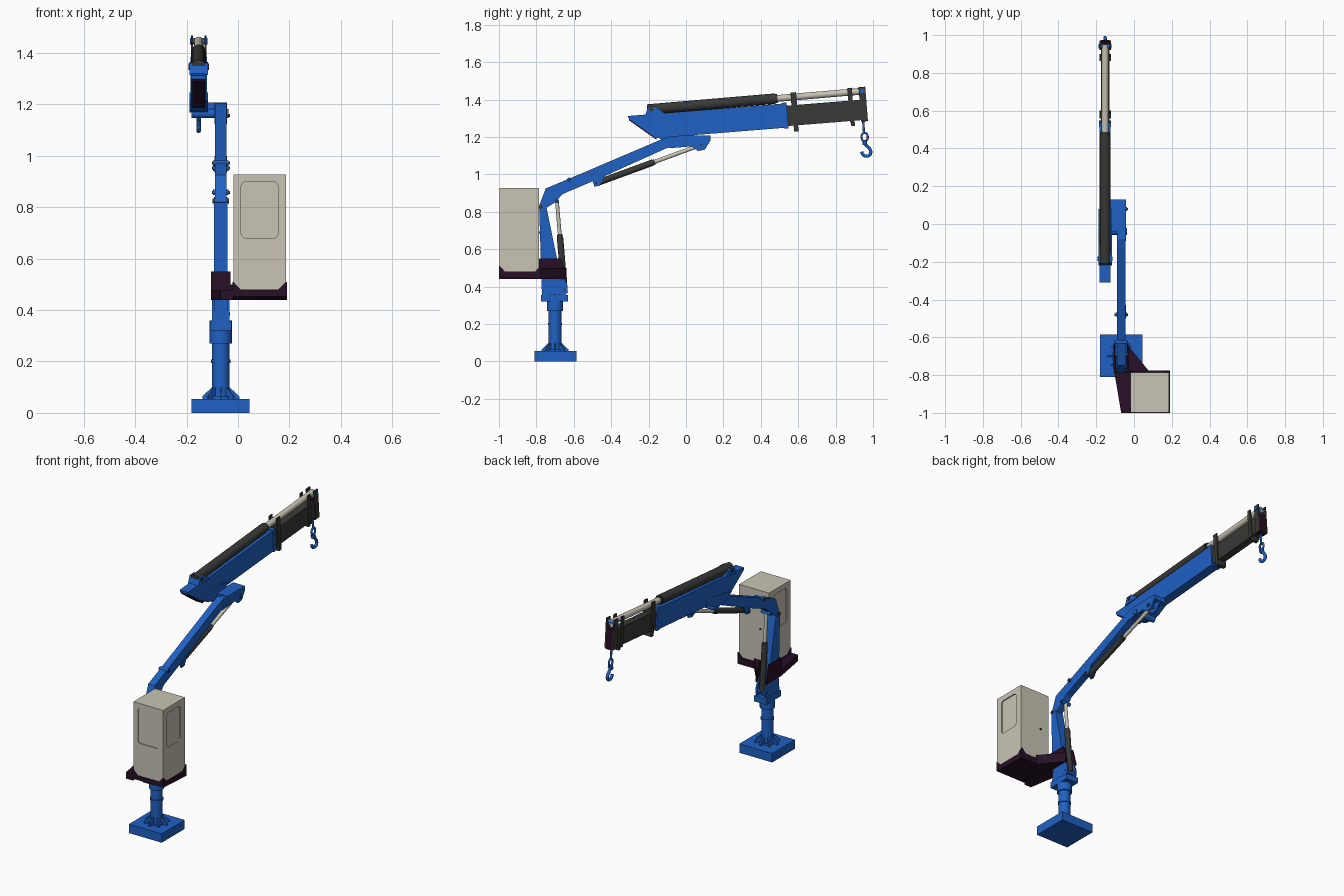
import bpy, bmesh, math
from mathutils import Vector

cube = bpy.data.objects.get("Cube")
if cube:
    bpy.data.objects.remove(cube, do_unlink=True)


def material(name, rgb):
    m = bpy.data.materials.new(name)
    m.use_nodes = True
    m.diffuse_color = (*rgb, 1)
    m.node_tree.nodes["Principled BSDF"].inputs["Base Color"].default_value = (*rgb, 1)
    return m


BLUE = material("crane blue", (0.014, 0.12, 0.55))
GREY = material("dark grey", (0.04, 0.04, 0.037))
PLUM = material("dark plum", (0.02, 0.005, 0.019))
CREAM = material("cream", (0.58, 0.55, 0.46))


def finish(name, bm, mat, smooth=False):
    bmesh.ops.recalc_face_normals(bm, faces=bm.faces)
    mesh = bpy.data.meshes.new(name)
    bm.to_mesh(mesh)
    bm.free()
    ob = bpy.data.objects.new(name, mesh)
    bpy.context.collection.objects.link(ob)
    mesh.materials.append(mat)
    if smooth:
        bpy.ops.object.select_all(action="DESELECT")
        ob.select_set(True)
        bpy.context.view_layer.objects.active = ob
        bpy.ops.object.shade_smooth_by_angle(angle=math.radians(35))
    return ob


def prism(name, pts, axis, a, b, mat):
    """Extrude a flat outline along an axis from a to b."""
    place = {"x": lambda u, v: (a, u, v), "y": lambda u, v: (u, a, v),
             "z": lambda u, v: (u, v, a)}[axis]
    bm = bmesh.new()
    face = bm.faces.new([bm.verts.new(place(u, v)) for u, v in pts])
    out = bmesh.ops.extrude_face_region(bm, geom=[face])
    shift = Vector([(b - a) * (axis == k) for k in "xyz"])
    for v in out["geom"]:
        if isinstance(v, bmesh.types.BMVert):
            v.co += shift
    return finish(name, bm, mat)


def box(name, x0, x1, y0, y1, z0, z1, mat):
    return prism(name, [(x0, y0), (x1, y0), (x1, y1), (x0, y1)], "z", z0, z1, mat)


def rod(name, p, q, r, mat, sides=24, r2=None):
    """Round bar between two points."""
    p, q = Vector(p), Vector(q)
    bm = bmesh.new()
    bmesh.ops.create_cone(bm, cap_ends=True, segments=sides, radius1=r,
                          radius2=r if r2 is None else r2, depth=(q - p).length)
    bm.transform((q - p).to_track_quat("Z", "Y").to_matrix().to_4x4())
    bmesh.ops.translate(bm, verts=bm.verts, vec=(p + q) / 2)
    return finish(name, bm, mat, True)


def tube(name, pts, r, mat, cyclic=False):
    """Bent round bar along a smooth path."""
    cu = bpy.data.curves.new(name, "CURVE")
    cu.dimensions = "3D"
    cu.bevel_depth, cu.bevel_resolution, cu.use_fill_caps = r, 3, True
    sp = cu.splines.new("BEZIER")
    sp.bezier_points.add(len(pts) - 1)
    for bp, co in zip(sp.bezier_points, pts):
        bp.co = co
        bp.handle_left_type = bp.handle_right_type = "AUTO"
    sp.use_cyclic_u = cyclic
    cu.materials.append(mat)
    ob = bpy.data.objects.new(name, cu)
    bpy.context.collection.objects.link(ob)


MX, MY = -0.067, -0.70      # mast axis
BX = -0.153                 # outer boom centre

# Pedestal
box("base_block", -0.18, 0.045, -0.81, -0.585, 0, 0.055, BLUE)
for name, z0, z1, r in (("pedestal_flange", 0.055, 0.065, 0.05),
                        ("pedestal_column", 0.06, 0.28, 0.034),
                        ("column_ring", 0.195, 0.207, 0.038),
                        ("slew_collar", 0.27, 0.36, 0.043)):
    rod(name, (MX, MY, z0), (MX, MY, z1), r, BLUE, 32)
for i in range(8):
    g = prism("column_gusset", [(0.03, 0.055), (0.072, 0.055), (0.072, 0.064), (0.036, 0.098),
                                (0.03, 0.098)], "y", -0.004, 0.004, BLUE)
    g.location = (MX, MY, 0)
    g.rotation_euler.z = i * math.pi / 4
box("slew_head", MX - 0.042, MX + 0.042, -0.775, -0.63, 0.32, 0.355, BLUE)

# Mast with cheeks holding the lift cylinder
prism("mast", [(-0.77, 0.35), (-0.685, 0.35), (-0.69, 0.55), (-0.745, 0.82), (-0.765, 0.84),
               (-0.785, 0.82)], "x", MX - 0.027, MX + 0.027, BLUE)
for s in (-1, 1):
    x = MX + s * 0.029
    prism("mast_cheek", [(-0.77, 0.35), (-0.65, 0.35), (-0.632, 0.37), (-0.635, 0.41),
                         (-0.655, 0.46), (-0.76, 0.46)], "x", x - 0.005, x + 0.005, BLUE)
    x = MX + s * 0.034
    prism("mast_bracket", [(-0.785, 0.44), (-0.635, 0.44), (-0.665, 0.55), (-0.78, 0.55)],
          "x", x - 0.004, x + 0.004, PLUM)
box("bracket_front", MX - 0.038, MX + 0.038, -0.79, -0.765, 0.44, 0.55, PLUM)
rod("mast_top_pin", (MX - 0.032, -0.775, 0.825), (MX + 0.032, -0.775, 0.825), 0.01, GREY)

# Cab platform
prism("platform_arm", [(-0.068, -1), (-0.02, -1), (-0.02, -0.78), (-0.03, -0.69),
                       (-0.105, -0.69), (-0.105, -0.78)], "z", 0.44, 0.478, PLUM)
prism("platform_brace", [(-0.034, -0.64), (0.08, -0.78), (-0.034, -0.78)], "z", 0.44, 0.5, PLUM)
prism("platform_floor", [(-1, 0.452), (-0.775, 0.44), (-0.775, 0.48), (-1, 0.48)],
      "x", -0.022, 0.19, PLUM)
for x, sx in ((-0.022, 1), (0.19, -1)):
    for y, sy in ((-1, 1), (-0.775, -1)):
        prism("corner_lip", [(x, 0.478), (x + sx * 0.035, 0.478), (x + sx * 0.004, 0.51),
                             (x, 0.51)], "y", y, y + sy * 0.006, PLUM)
        prism("corner_lip", [(y, 0.478), (y + sy * 0.035, 0.478), (y + sy * 0.004, 0.51),
                             (y, 0.51)], "x", x, x + sx * 0.006, PLUM)

# Operator cab with recessed windows
cab = box("cab", -0.018, 0.186, -0.997, -0.785, 0.478, 0.928, CREAM)


def rounded(u0, u1, v0, v1, r=0.02):
    pts = []
    for cu, cv, start in ((u1 - r, v1 - r, 0), (u0 + r, v1 - r, 1),
                          (u0 + r, v0 + r, 2), (u1 - r, v0 + r, 3)):
        for k in range(5):
            t = (start + k / 4) * math.pi / 2
            pts.append((cu + r * math.cos(t), cv + r * math.sin(t)))
    return pts


front_window = rounded(0.012, 0.156, 0.68, 0.9)
side_window = rounded(-0.96, -0.83, 0.68, 0.895)
for outline, axis, a, b in ((front_window, "y", -1.02, -0.991),
                            (side_window, "x", -0.04, -0.011),
                            (side_window, "x", 0.179, 0.21)):
    cutter = prism("window_cutter", outline, axis, a, b, CREAM)
    cutter.hide_render = True
    mod = cab.modifiers.new("window", "BOOLEAN")
    mod.operation, mod.solver, mod.object = "DIFFERENCE", "EXACT", cutter
    bpy.context.view_layer.objects.active = cab
    bpy.ops.object.modifier_apply(modifier=mod.name)
    bpy.data.objects.remove(cutter, do_unlink=True)
rod("door_handle", (0.04, -0.787, 0.69), (0.04, -0.78, 0.69), 0.006, GREY, 12)

# Main arm
prism("main_arm", [(-0.79, 0.82), (-0.75, 0.925), (-0.63, 0.975), (-0.13, 1.188), (-0.08, 1.205),
                   (0.0, 1.2), (0.0, 1.16), (-0.1, 1.142), (-0.46, 0.98), (-0.66, 0.895),
                   (-0.7, 0.85), (-0.765, 0.81)], "x", MX - 0.022, MX + 0.022, BLUE)
for s in (-1, 1):
    x = MX + s * 0.02
    prism("arm_head_cheek", [(-0.08, 1.205), (0.125, 1.205), (0.13, 1.18), (0.1, 1.132),
                             (0.065, 1.125), (0.03, 1.15), (-0.09, 1.14)],
          "x", x - 0.004, x + 0.004, BLUE)
    prism("lower_cylinder_ear", [(-0.5, 0.968), (-0.43, 1.0), (-0.46, 0.94), (-0.49, 0.935)],
          "x", x - 0.004, x + 0.004, BLUE)
box("head_link", -0.125, -0.043, -0.04, 0.13, 1.18, 1.207, BLUE)
rod("head_pivot", (-0.18, -0.04, 1.165), (MX + 0.03, -0.04, 1.165), 0.018, BLUE)
for y, z in ((-0.69, 0.858), (-0.48, 0.953), (0.08, 1.158), (-0.65, 0.385), (-0.625, 0.972)):
    rod("pivot_pin", (MX - 0.031, y, z), (MX + 0.031, y, z), 0.011, BLUE)
    rod("pin_end", (MX - 0.035, y, z), (MX + 0.035, y, z), 0.006, GREY, 12)


def ram(name, p, q, share, r, r_rod):
    """Hydraulic cylinder: barrel covers the given share of the length."""
    p, q = Vector(p), Vector(q)
    m = p.lerp(q, share)
    rod(name + "_barrel", p, m, r, GREY)
    rod(name + "_gland", m, m + (q - p).normalized() * 0.012, r * 0.85, GREY)
    rod(name + "_rod", m, q, r_rod, CREAM)


ram("lift_cylinder", (MX, -0.65, 0.385), (MX, -0.69, 0.858), 0.6, 0.017, 0.01)
ram("fold_cylinder", (MX, -0.48, 0.953), (MX, 0.08, 1.158), 0.54, 0.017, 0.011)

# Outer boom, laid out along its own tilted axis
TILT = 0.08


def tilt(pts):
    c, s = math.cos(TILT), math.sin(TILT)
    return [(u * c - v * s, 1.207 + u * s + v * c) for u, v in pts]


def boom_part(name, pts, half, mat):
    return prism(name, tilt(pts), "x", BX - half, BX + half, mat)


def boom_block(name, u0, u1, v0, v1, half, mat):
    return boom_part(name, [(u0, v0), (u1, v0), (u1, v1), (u0, v1)], half, mat)


boom_part("outer_boom", [(-0.3, 0.117), (-0.16, 0), (0.545, 0), (0.545, 0.13), (-0.3, 0.13)],
          0.029, BLUE)
boom_part("boom_tail_plate", [(-0.299, 0.108), (-0.16, -0.008), (-0.158, 0), (-0.295, 0.115)],
          0.024, PLUM)
boom_part("boom_knuckle", [(-0.18, 0.025), (-0.13, -0.012), (-0.05, -0.035), (0.0, -0.02),
                           (0.08, 0.015), (0.0, 0.04)], 0.036, BLUE)
boom_part("ram_foot", [(-0.21, 0.125), (-0.1, 0.125), (-0.15, 0.17), (-0.19, 0.17)], 0.036, BLUE)
boom_block("boom_mouth", 0.525, 0.55, -0.004, 0.134, 0.032, BLUE)
boom_block("extension", 0.54, 0.95, 0.008, 0.117, 0.023, GREY)
boom_block("extension_collar", 0.578, 0.602, -0.025, 0.135, 0.03, GREY)
for s in (-1, 1):
    for u, v0, v1, w in ((0.575, 0.1, 0.185, 0.03), (0.88, 0.0, 0.185, 0.024),
                         (0.94, 0.005, 0.185, 0.036)):
        x = BX + s * 0.026
        prism("rod_post", tilt([(u, v0), (u + w, v0), (u + w, v1), (u, v1)]),
              "x", x - 0.004, x + 0.004, GREY)
boom_block("nose_plate", 0.94, 0.976, 0.0, 0.125, 0.023, PLUM)
boom_block("sheave_block", 0.885, 0.905, -0.02, 0.01, 0.018, GREY)

# Telescoping ram above the boom
(y0, z0), (y1, z1) = tilt([(-0.195, 0.156), (0.968, 0.162)])
ram("extension_ram", (BX, y0, z0), (BX, y1, z1), 0.59, 0.028, 0.018)
rod("ram_nose_pin", (BX - 0.034, y1 - 0.01, z1), (BX + 0.034, y1 - 0.01, z1), 0.012, BLUE)
rod("ram_foot_pin", (BX - 0.04, -0.185, z0), (BX + 0.04, -0.185, z0), 0.012, GREY)

# Hanging hook
HY = 0.952
rod("hook_shackle", (BX, HY - 0.005, 1.295), (BX, HY, 1.215), 0.006, BLUE, 12)
tube("hook_link", [(BX, HY - 0.014, 1.2), (BX, HY + 0.003, 1.222), (BX, HY + 0.02, 1.2),
                   (BX, HY + 0.003, 1.178)], 0.006, BLUE, True)
rod("hook_swivel", (BX, HY + 0.004, 1.182), (BX, HY + 0.004, 1.158), 0.013, BLUE, 16)
rod("swivel_bar", (BX - 0.014, HY + 0.004, 1.17), (BX + 0.014, HY + 0.004, 1.17), 0.008, BLUE, 16)
tube("hook", [(BX, HY + u, z) for u, z in
              ((0.004, 1.165), (0.02, 1.148), (0.035, 1.125), (0.03, 1.104), (0.012, 1.098),
               (-0.006, 1.106), (-0.013, 1.122))], 0.009, BLUE)
